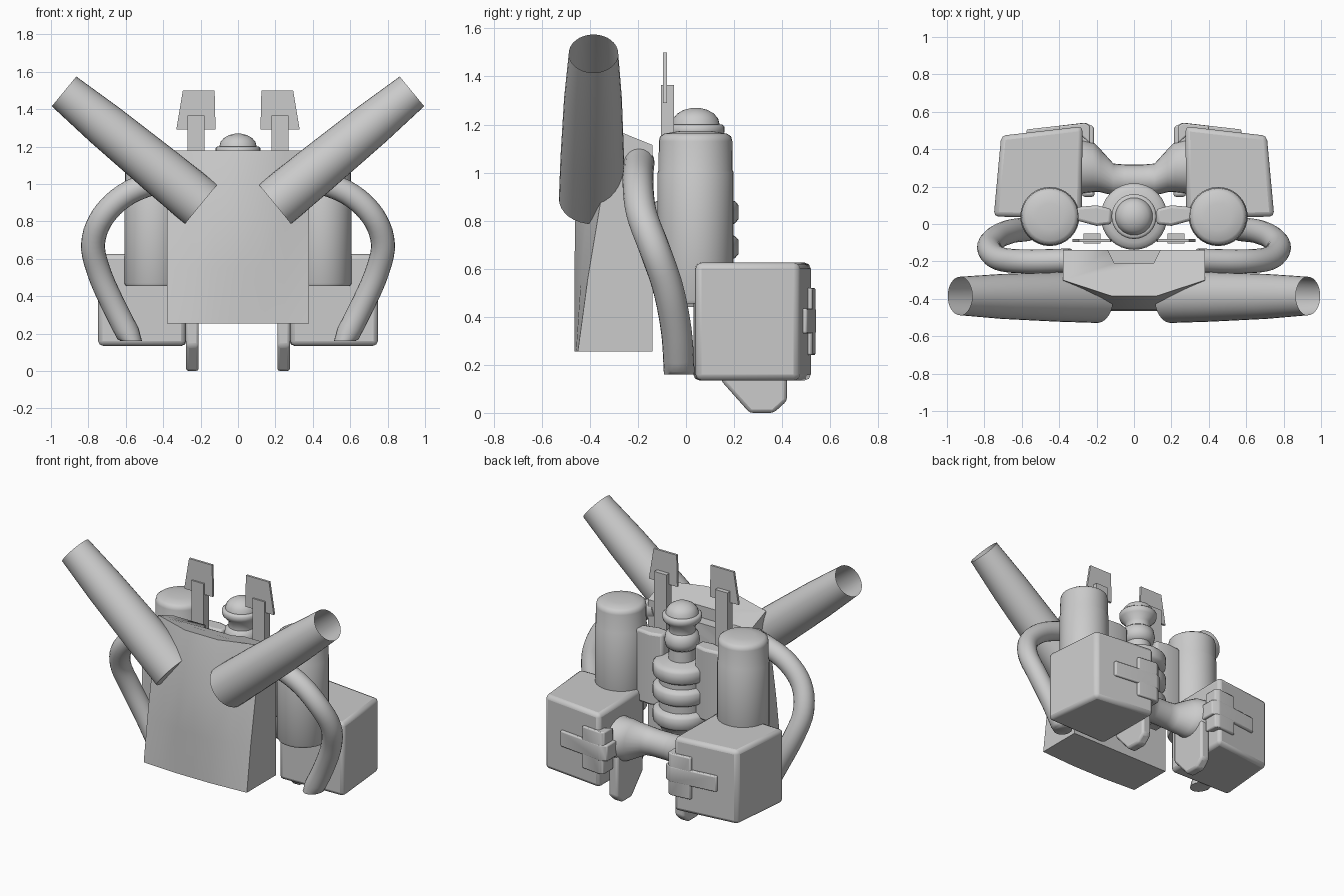
import bpy, bmesh, math
from mathutils import Vector

if "Cube" in bpy.data.objects:
    bpy.data.objects.remove(bpy.data.objects["Cube"])


def finish(name, bm, bevel=0.0, mirror=False, angle=40, segs=2):
    bmesh.ops.recalc_face_normals(bm, faces=bm.faces[:])
    me = bpy.data.meshes.new(name)
    bm.to_mesh(me)
    bm.free()
    me.shade_smooth()
    me.set_sharp_from_angle(angle=math.radians(angle))
    ob = bpy.data.objects.new(name, me)
    bpy.context.collection.objects.link(ob)
    if bevel:
        m = ob.modifiers.new("bevel", 'BEVEL')
        m.width, m.segments = bevel, segs
        m.limit_method = 'ANGLE'
    if mirror:
        ob.modifiers.new("mirror", 'MIRROR').use_mirror_merge = False
    return ob


def loft(name, sections, caps=(True, True), **kw):
    bm = bmesh.new()
    rings = [[bm.verts.new(p) for p in s] for s in sections]
    n = len(rings[0])
    for a, b in zip(rings, rings[1:]):
        for i in range(n):
            j = (i + 1) % n
            bm.faces.new((a[i], a[j], b[j], b[i]))
    if caps[0]:
        bm.faces.new(rings[0])
    if caps[1]:
        bm.faces.new(rings[-1])
    return finish(name, bm, **kw)


def prism(name, pts, axis, lo, hi, **kw):
    def put(p, h):
        q = list(p)
        q.insert('xyz'.index(axis), h)
        return q
    return loft(name, [[put(p, lo) for p in pts], [put(p, hi) for p in pts]], **kw)


def box(name, x, y, z, **kw):
    return prism(name, [(x[0], y[0]), (x[1], y[0]), (x[1], y[1]), (x[0], y[1])], 'z', *z, **kw)


def circle(c, u, v, ru, rv, n=32):
    c, u, v = Vector(c), Vector(u), Vector(v)
    return [c + u * ru * math.cos(t) + v * rv * math.sin(t)
            for t in (2 * math.pi * i / n for i in range(n))]


def turned(name, x, y, profile, **kw):
    return loft(name, [circle((x, y, z), (1, 0, 0), (0, 1, 0), r, r) for r, z in profile], **kw)


# Front body: rounded front that leans back toward the top, flat back
def body_section(z_front, z_back, y_mid, y_side):
    front = []
    for x in (-.38, -.25, -.12, 0, .12, .25, .38):
        t = min(1, max(0, (abs(x) - .12) / .26))
        front.append((x, y_mid + (y_side - y_mid) * t, z_front))
    return front + [(.38, -.14, z_back), (-.38, -.14, z_back)]


body = loft("body_shell", [body_section(.255, .255, -.465, -.45),
                           body_section(.55, .55, -.465, -.41),
                           body_section(.85, .85, -.46, -.36),
                           body_section(1.18, 1.115, -.385, -.30)], angle=35)
notch = prism("notch_cutter", [(-.14, -.1), (.14, -.1), (.14, -.14), (.105, -.21),
                               (-.105, -.21), (-.14, -.14)], 'z', 1.06, 1.3)
notch.hide_render = True
notch.hide_viewport = True
cut = body.modifiers.new("notch", 'BOOLEAN')
cut.object, cut.operation = notch, 'DIFFERENCE'

# Angled open-ended exhaust tubes
base, tip = Vector((.197, -.392, .892)), Vector((.93, -.385, 1.495))
axis = (tip - base).normalized()
side = Vector((0, 1, 0))
up = axis.cross(side).normalized()
steps = [(0, .137), (.3, .132), (.7, .12), (1, .103)]
loft("exhaust_tube", [circle(base.lerp(tip, t), side, up, r, r) for t, r in steps],
     caps=(True, False), mirror=True)

# Side canisters standing on the rear boxes
turned("canister", .45, .04, [(.15, .455), (.158, .47), (.158, 1.0), (.154, 1.01), (.153, 1.13),
                              (.148, 1.15), (.13, 1.162), (.07, 1.172)], mirror=True, angle=50)

# Central column with ribs, neck and domed cap
col = [(.13, .44)]
for zc in (.53, .69, .835):
    col += [(.14, zc - .058), (.165, zc - .045), (.178, zc - .03), (.178, zc + .03),
            (.165, zc + .045), (.14, zc + .055)]
col += [(.083, .9), (.08, .97), (.10, .985), (.108, 1.02), (.10, 1.065), (.08, 1.08),
        (.08, 1.12), (.115, 1.155), (.12, 1.17), (.12, 1.19), (.11, 1.2)]
col += [(.1 * math.cos(a), 1.2 + .07 * math.sin(a)) for a in (.0, .35, .7, 1.05, 1.4)]
turned("ribbed_column", 0, .04, col, angle=50)

# Braces between column and canisters
prism("column_brace", [(.12, .0), (.20, -.01), (.31, .02), (.31, .09), (.20, .10), (.12, .08)],
      'z', .55, 1.03, bevel=.015, mirror=True)

# Upright posts with tapered fins
box("fin_post", (.18, .27), (-.105, -.05), (.5, 1.365), mirror=True)
prism("fin_plate", [(.12, 1.29), (.33, 1.29), (.295, 1.5), (.125, 1.5)],
      'y', -.095, -.08, mirror=True)

# Rear thruster boxes, tapered in plan
prism("rear_box", [(.28, .03), (.75, .04), (.71, .472), (.275, .522)],
      'z', .135, .625, bevel=.025, mirror=True)

# Cross clamps wrapped round the inner rear corner of each box
prism("clamp_bar", [(.215, .36), (.215, .52), (.26, .542), (.575, .505), (.575, .47),
                    (.3, .47), (.29, .36)], 'z', .33, .435, bevel=.008, mirror=True)
prism("clamp_upright", [(.235, .43), (.235, .525), (.262, .54), (.40, .525), (.40, .48),
                        (.29, .48)], 'z', .24, .52, bevel=.008, mirror=True)

# Waisted bridge joining the two rear boxes
half = [(.30, .31, .15, .14), (.22, .305, .135, .135), (.18, .285, .115, .12),
        (.11, .238, .085, .09), (.05, .236, .082, .085)]
spec = [(-x, y, a, b) for x, y, a, b in half] + half[::-1]
loft("bridge", [circle((x, y, .39), (0, 1, 0), (0, 0, 1), a, b, 24) for x, y, a, b in spec],
     angle=60)

# Feet hanging from the bridge ends
prism("foot", [(.145, .40), (.145, .135), (.265, 0), (.365, 0), (.42, .05), (.42, .40)],
      'x', .21, .278, bevel=.015, mirror=True)

# Bent hoses from the body to the boxes
path = [(.34, -.195, 1.045), (.58, -.2, .955), (.72, -.185, .83), (.775, -.13, .68),
        (.74, -.075, .52), (.66, -.04, .34), (.57, -.028, .165)]
pts = [Vector(p) for p in path]
ext = [2 * pts[0] - pts[1]] + pts + [2 * pts[-1] - pts[-2]]
line = []
for a, b, c, d in zip(ext, ext[1:], ext[2:], ext[3:]):
    for k in range(5):
        t = k / 5
        line.append(.5 * (2 * b + (c - a) * t + (2 * a - 5 * b + 4 * c - d) * t * t
                          + (3 * b - a - 3 * c + d) * t ** 3))
line.append(pts[-1])
rings = []
for i, p in enumerate(line):
    tan = (line[min(i + 1, len(line) - 1)] - line[max(i - 1, 0)]).normalized()
    u = (side - tan * side.dot(tan)).normalized()
    rings.append(circle(p, u, tan.cross(u), .064, .064, 20))
for v in rings[-1]:
    v.z = .16
loft("hose", rings, mirror=True, angle=50)
